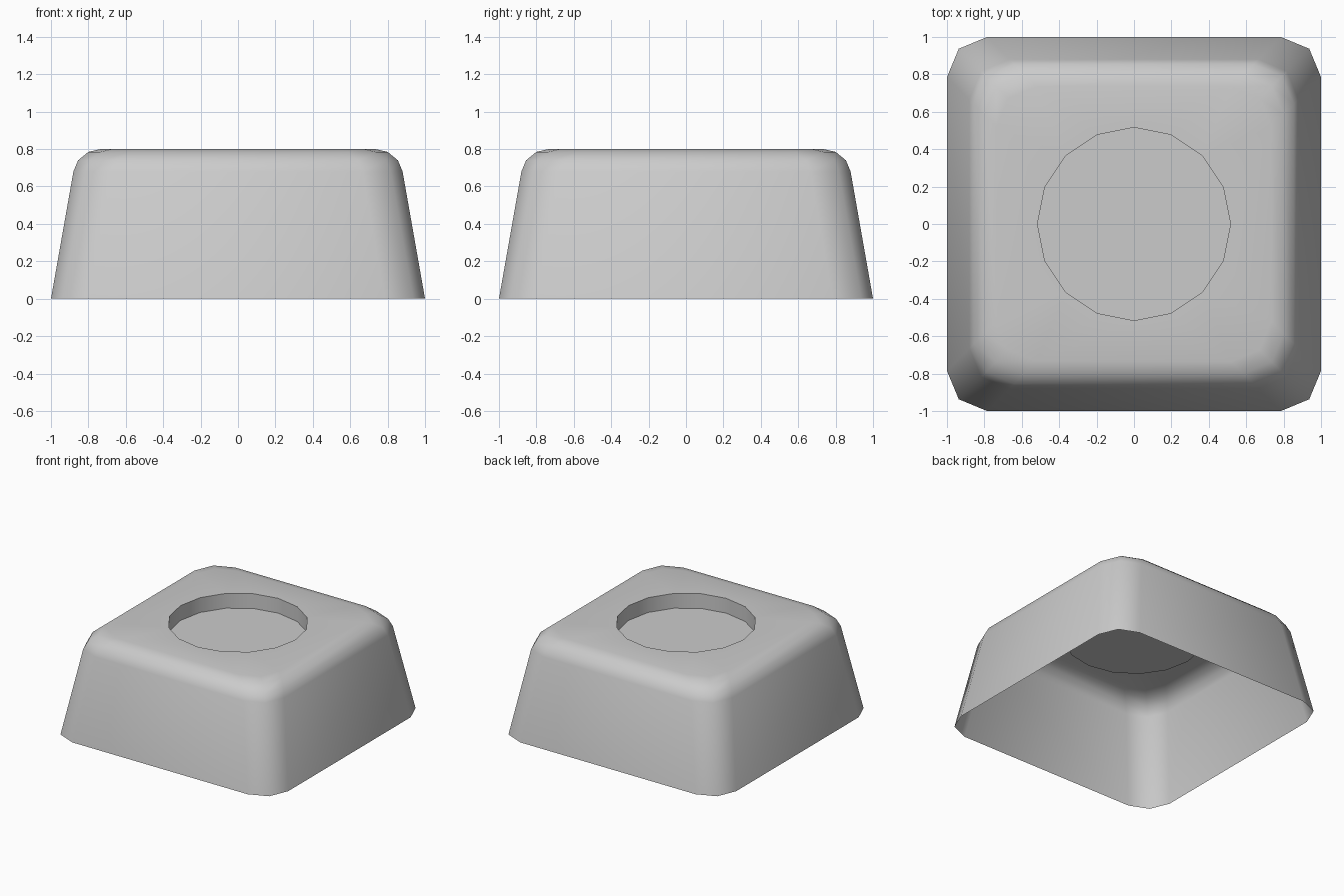
import bpy, bmesh, math

if "Cube" in bpy.data.objects:
    bpy.data.objects.remove(bpy.data.objects["Cube"])

bm = bmesh.new()


def add_ring(points, z):
    return [bm.verts.new((x, y, z)) for x, y in points]


def rounded_square(half, radius=0.215, segments=2):
    pts = []
    for k in range(4):
        mid = math.pi / 4 + k * math.pi / 2
        cx = math.copysign(half - radius, math.cos(mid))
        cy = math.copysign(half - radius, math.sin(mid))
        for i in range(segments + 1):
            a = (k + i / segments) * math.pi / 2
            pts.append((cx + radius * math.cos(a), cy + radius * math.sin(a)))
    return pts


def skin(a, b):
    n = len(a)
    for i in range(n):
        j = (i + 1) % n
        bm.faces.new((a[i], a[j], b[j], b[i]))


def loop_edges(ring):
    out = []
    for i, v in enumerate(ring):
        w = ring[(i + 1) % len(ring)]
        out.append(bm.edges.get((v, w)) or bm.edges.new((v, w)))
    return out


# Tapered open-bottomed walls with a rounded shoulder: (half width, height)
profile = [(1.0, 0.0), (0.88, 0.68), (0.855, 0.74), (0.80, 0.785), (0.735, 0.80)]
rings = [add_ring(rounded_square(h), z) for h, z in profile]
for lower, upper in zip(rings, rings[1:]):
    skin(lower, upper)

# Round 16-sided recess sunk into the top
circle = [(0.516 * math.cos(i * math.pi / 8), 0.516 * math.sin(i * math.pi / 8)) for i in range(16)]
rim = add_ring(circle, 0.80)
floor = add_ring(circle, 0.68)
skin(rim, floor)
bm.faces.new(floor)

# Flat top between the shoulder and the recess
bmesh.ops.triangle_fill(bm, use_beauty=True, use_dissolve=False,
                        edges=loop_edges(rings[-1]) + loop_edges(rim), normal=(0, 0, 1))
bmesh.ops.recalc_face_normals(bm, faces=bm.faces)
bm.normal_update()
wall = next(f for f in bm.faces if f.calc_center_median().x > 0.9)
if wall.normal.x < 0:
    bmesh.ops.reverse_faces(bm, faces=bm.faces)

mesh = bpy.data.meshes.new("cap_shell")
bm.to_mesh(mesh)
bm.free()
cap = bpy.data.objects.new("cap_shell", mesh)
bpy.context.collection.objects.link(cap)
bpy.context.view_layer.objects.active = cap
cap.select_set(True)
bpy.ops.object.shade_smooth_by_angle(angle=math.radians(50))
